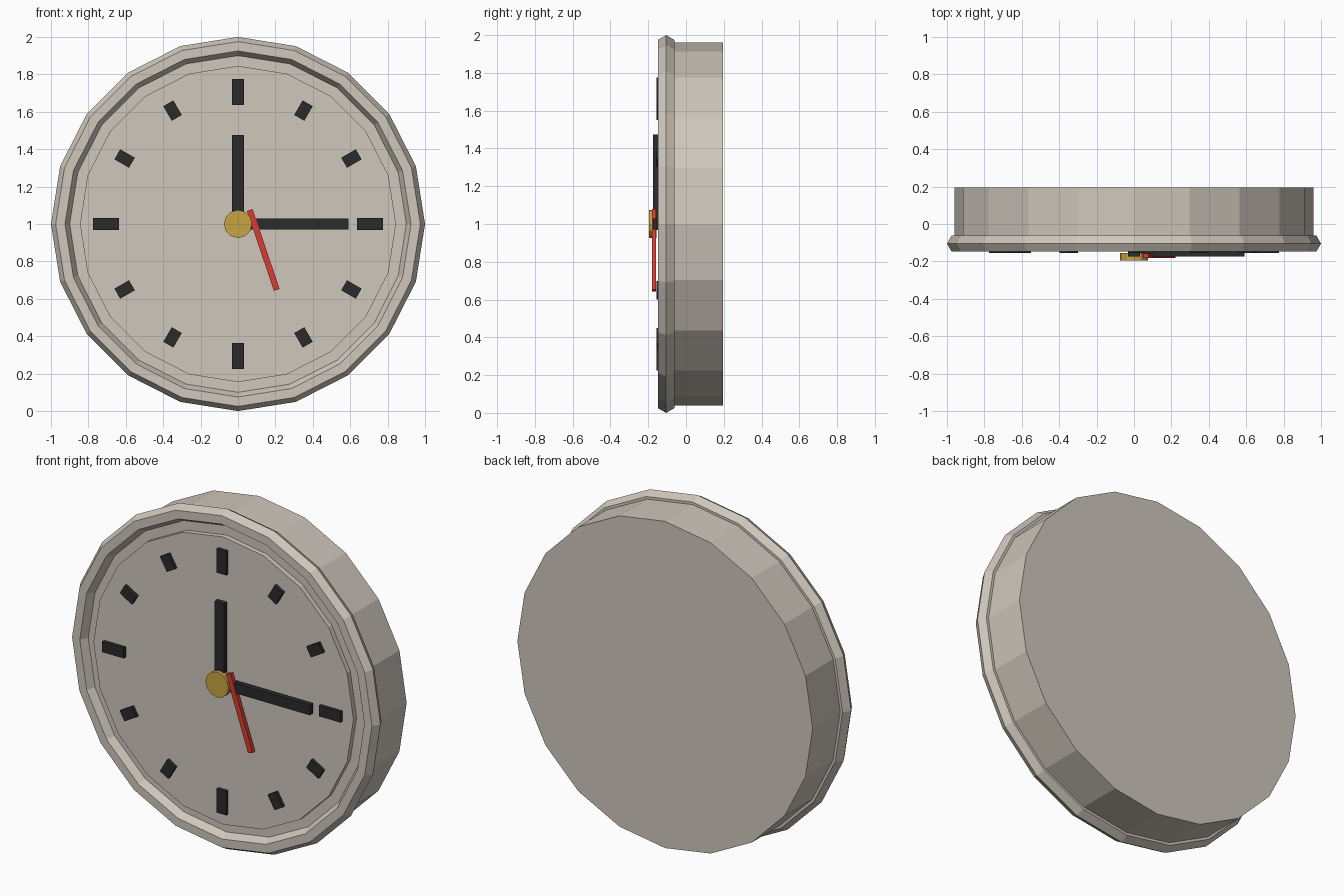
import bpy
from math import pi, sin, cos, radians
from mathutils import Vector

cube = bpy.data.objects.get("Cube")
if cube:
    bpy.data.objects.remove(cube, do_unlink=True)

SIDES = 20


def material(name, rgb):
    mat = bpy.data.materials.new(name)
    mat.use_nodes = True
    mat.diffuse_color = (*rgb, 1)
    mat.node_tree.nodes["Principled BSDF"].inputs["Base Color"].default_value = (*rgb, 1)
    return mat


casing = material("warm_grey", (0.62, 0.57, 0.50))
black = material("black", (0.024, 0.024, 0.024))
red = material("red", (0.69, 0.045, 0.03))
gold = material("gold", (0.57, 0.37, 0.055))


def finish(name, mat):
    obj = bpy.context.object
    obj.name = name
    obj.data.materials.append(mat)
    return obj


def disc(name, radius, front, back, sides, mat):
    """Cylinder whose axis runs front to back through the clock centre."""
    bpy.ops.mesh.primitive_cylinder_add(
        vertices=sides, radius=radius, depth=back - front,
        location=(0, (front + back) / 2, 1), rotation=(pi / 2, 0, 0))
    return finish(name, mat)


def bar(name, start, end, width, front, back, mat):
    """Flat box running between two points (x, z) of the dial."""
    a, b = Vector(start), Vector(end)
    mid, along = (a + b) / 2, b - a
    bpy.ops.mesh.primitive_cube_add(
        size=1, location=(mid.x, (front + back) / 2, mid.y),
        rotation=(0, -along.angle_signed(Vector((1, 0))), 0))
    bpy.context.object.scale = (along.length, back - front, width)
    return finish(name, mat)


# Casing, bezel and raised dial
disc("case", 0.96, -0.105, 0.195, SIDES, casing)
bpy.ops.mesh.primitive_torus_add(
    major_radius=0.95, minor_radius=0.05, major_segments=SIDES, minor_segments=6,
    location=(0, -0.105, 1), rotation=(pi / 2, 0, 0))
finish("bezel", casing)
disc("dial", 0.845, -0.135, -0.1, SIDES, casing)

# Hour markers, longer at the quarters
for hour in range(12):
    angle = radians(30 * hour)
    out = Vector((sin(angle), cos(angle)))
    quarter = hour % 3 == 0
    centre, half = (0.705, 0.07) if quarter else (0.7, 0.045)
    hub = Vector((0, 1))
    bar(f"hour_marker_{hour or 12}", hub + out * (centre - half), hub + out * (centre + half),
        0.062, -0.155, -0.125, black)

# Hands and centre cap
bar("hour_hand", (0, 1), (0, 1.475), 0.062, -0.174, -0.145, black)
bar("minute_hand", (0, 1), (0.59, 1), 0.06, -0.175, -0.145, black)
bar("second_hand", (0.063, 1.075), (0.207, 0.648), 0.032, -0.181, -0.158, red)
disc("centre_cap", 0.075, -0.195, -0.155, 12, gold)
